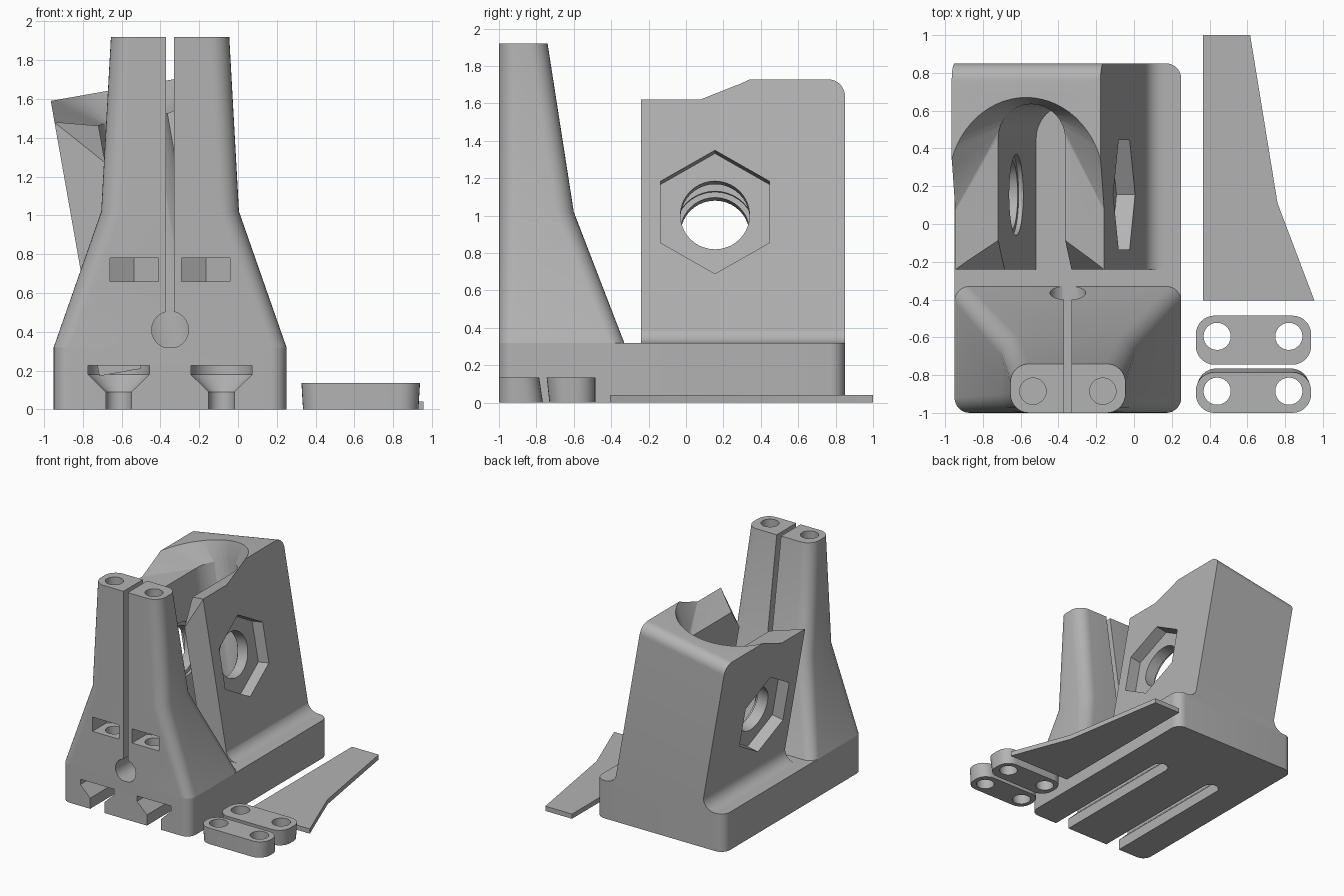
import bpy, bmesh, math
from mathutils import Matrix, Vector

cube = bpy.data.objects.get("Cube")
if cube:
    bpy.data.objects.remove(cube, do_unlink=True)

grey = bpy.data.materials.new("plain grey")
grey.use_nodes = True
grey.diffuse_color = (0.45, 0.45, 0.45, 1)
grey.node_tree.nodes["Principled BSDF"].inputs["Base Color"].default_value = grey.diffuse_color

MID = -0.35      # centre line of the body
parts = []


# ---- helpers ----
def finish(name, bm, matrix=None):
    bmesh.ops.recalc_face_normals(bm, faces=bm.faces)
    if matrix:
        bm.transform(matrix)
    mesh = bpy.data.meshes.new(name)
    bm.to_mesh(mesh)
    bm.free()
    mesh.materials.append(grey)
    ob = bpy.data.objects.new(name, mesh)
    bpy.context.collection.objects.link(ob)
    return ob


def loft(name, rings, matrix=None):
    """Skin matching rings of points and cap both ends."""
    bm = bmesh.new()
    rows = [[bm.verts.new(p) for p in ring] for ring in rings]
    for a, b in zip(rows, rows[1:]):
        for i in range(len(a)):
            j = (i + 1) % len(a)
            bm.faces.new((a[i], a[j], b[j], b[i]))
    bm.faces.new(rows[0])
    bm.faces.new(rows[-1])
    return finish(name, bm, matrix)


def hull(name, points, matrix=None):
    bm = bmesh.new()
    for p in points:
        bm.verts.new(p)
    res = bmesh.ops.convex_hull(bm, input=bm.verts)
    loose = {v for v in res["geom_interior"] if isinstance(v, bmesh.types.BMVert)}
    bmesh.ops.delete(bm, geom=list(loose), context='VERTS')
    return finish(name, bm, matrix)


def arc(cx, cy, r, a0, a1, n=8):
    steps = [math.radians(a0 + (a1 - a0) * i / n) for i in range(n + 1)]
    return [(cx + r * math.cos(a), cy + r * math.sin(a)) for a in steps]


def at(z, outline):
    return [(x, y, z) for x, y in outline]


def rounded(x0, x1, y0, y1, r):
    return (arc(x1 - r, y1 - r, r, 0, 90) + arc(x0 + r, y1 - r, r, 90, 180)
            + arc(x0 + r, y0 + r, r, 180, 270) + arc(x1 - r, y0 + r, r, 270, 360))


def slot(cx, y0, y1, r):
    """Slot outline, open at y0, round at y1."""
    return [(cx - r, y0), (cx + r, y0)] + arc(cx, y1, r, 0, 180, 16)


def rod(r, z0, z1, matrix, sides=40):
    ring = arc(0, 0, r, 0, 360, sides)[:-1]
    return loft("cutter", [at(z0, ring), at(z1, ring)], matrix)


def cut(ob, cutters):
    for c in cutters:
        mod = ob.modifiers.new("cut", 'BOOLEAN')
        mod.operation, mod.solver, mod.object = 'DIFFERENCE', 'EXACT', c
    bpy.context.view_layer.update()
    graph = bpy.context.evaluated_depsgraph_get()
    mesh = bpy.data.meshes.new_from_object(ob.evaluated_get(graph))
    ob.modifiers.clear()
    ob.data = mesh
    for c in cutters:
        bpy.data.objects.remove(c, do_unlink=True)
    parts.append(ob)


def move(x, y, z=0):
    return Matrix.Translation((x, y, z))


# ---- base with two round-ended screw head slots ----
foot = rounded(MID - 0.6, MID + 0.6, -1, 0.85, 0.08)
base = loft("base", [at(0, foot), at(0.32, foot)])
head = ((-0.05, 0.066), (0.09, 0.066), (0.18, 0.158), (0.225, 0.158))
cut(base, [loft("cutter", [at(z, slot(MID + s * 0.265, -1.1, 0.22, r)) for z, r in head])
           for s in (-1, 1)])

# ---- split clamp tower ----
levels = ((0.32, 0.6, -0.33, 0.08), (1.02, 0.355, -0.6, 0.1), (1.92, 0.305, -0.74, 0.1))
tower = loft("clamp_tower", [at(z, rounded(MID - w, MID + w, -1, back, r))
                             for z, w, back, r in levels])
split = [(MID - 0.02, -1.1), (MID + 0.02, -1.1), (MID + 0.02, 0), (MID - 0.02, 0)]
along_y = move(MID, 0, 0.41) @ Matrix.Rotation(math.pi / 2, 4, 'X')
cutters = [loft("cutter", [at(0.45, split), at(2, split)]),
           rod(0.095, -0.1, 1.1, along_y, 24)]
trap = [(-0.125, -0.3), (0.125, -0.3), (0.125, 0.072), (0, 0.145), (-0.125, 0.072)]
for s in (-1, 1):
    place = move(MID + s * 0.185, -0.885)
    cutters += [rod(0.07, 0.5, 2, place, 24),
                loft("cutter", [at(0.66, trap), at(0.78, trap)], place)]
cut(tower, cutters)

# ---- leaning wheel block, drawn in its own tilted frame ----
tilt = move(-0.335, 0, 0.32) @ Matrix.Rotation(math.radians(-10), 4, 'Y')
side = [(-0.24, -0.08), (0.85, -0.08)] + arc(0.76, 1.27, 0.09, 0, 90) + [(-0.24, 1.36)]
block = loft("wheel_block", [[(u, y, w) for y, w in side] for u in (-0.4, 0.4)], tilt)

channel = slot(0, -0.4, 0.455, 0.18)
rim = arc(0, 0, 1, 0, 180, 32)
funnel = [(0.42 * c, 0.2 + 0.47 * s, w) for c, s in rim for w in (1.36, 1.5)]
funnel += at(1.19, slot(0, -0.4, 0.455, 0.175))
dip = []
for s in (-1, 1):
    funnel += [(s * 0.44, y, w) for y in (-0.4, 0) for w in (1.26, 1.5)]
    dip += [(s * 0.18, -0.08, 1.2), (s * 0.44, -0.27, 1.255), (s * 0.18, -0.27, 0.96),
            (s * 0.44, -0.27, 1.4), (s * 0.18, -0.08, 1.4)]
axle = tilt @ move(0, 0.155, 0.64) @ Matrix.Rotation(math.pi / 2, 4, 'Y')
cut(block, [loft("cutter", [at(-0.3, channel), at(1.3, channel)], tilt),
            hull("cutter", funnel, tilt),
            hull("cutter", dip, tilt),
            rod(0.185, -0.6, 0.6, axle),
            rod(0.215, -0.205, 0.205, axle),
            rod(0.335, 0.3, 0.5, axle, 6),
            rod(0.335, -0.5, -0.3, axle, 6)])

# ---- fillets where the block meets the base ----
for name, s, x in (("left_fillet", 1, 0.053), ("right_fillet", -1, -0.757)):
    edge = [(x - s * 0.05, 0.3), (x + s * 0.1, 0.3)]
    edge += [(x + s * (0.1 + px), pz) for px, pz in arc(0, 0.42, 0.1, 270, 180)]
    edge += [(x - s * 0.05, 0.42)]
    parts.append(loft(name, [[(px, y, pz) for px, pz in edge] for y in (-0.24, 0.85)]))

# ---- loose clamp links, each with one sloping side ----
links = (("front_link", -0.885, (-1, -0.765), (-1, -0.785)),
         ("rear_link", -0.595, (-0.73, -0.485), (-0.745, -0.485)))
for name, y, low, high in links:
    link = loft(name, [at(0, rounded(0.335, 0.93, *low, 0.1)),
                       at(0.135, rounded(0.327, 0.938, *high, 0.1))])
    cut(link, [rod(0.072, -0.1, 0.3, move(x, y), 24) for x in (0.44, 0.82)])

# ---- loose flat wedge ----
wedge = [(0.365, -0.405), (0.955, -0.405), (0.76, 0.11), (0.615, 1), (0.365, 1)]
parts.append(loft("flat_wedge", [at(0, wedge), at(0.04, wedge)]))

# ---- smooth rounded surfaces, crisp edges ----
bpy.ops.object.select_all(action='DESELECT')
for ob in parts:
    ob.select_set(True)
bpy.context.view_layer.objects.active = parts[0]
bpy.ops.object.shade_smooth_by_angle(angle=math.radians(20))
